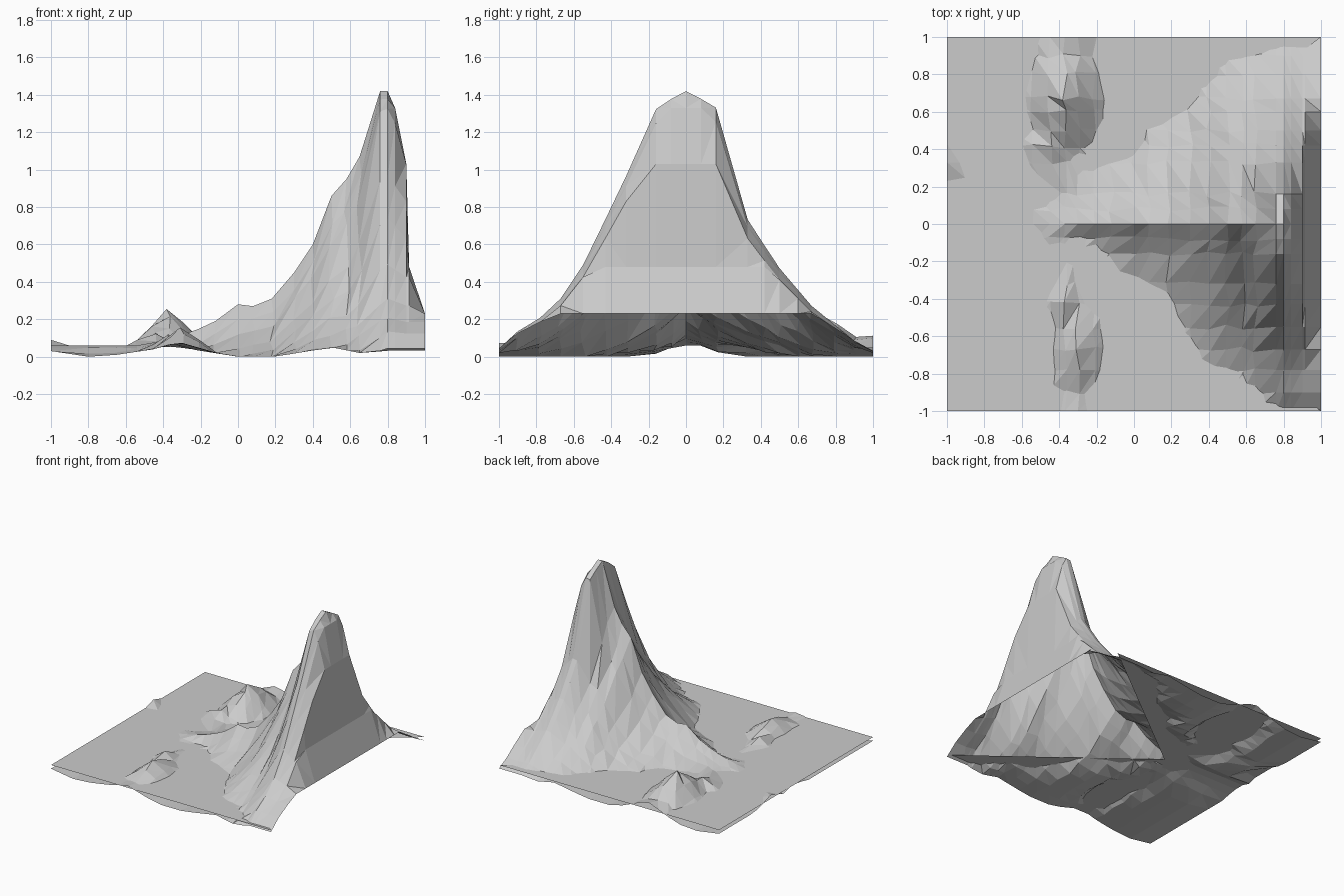
import bpy, bmesh, math, random

random.seed(4)
SEA = 0.06


def lerp(table, v):
    """Piecewise linear lookup in a list of (position, value)."""
    if v <= table[0][0]:
        return table[0][1]
    for (a, p), (b, q) in zip(table, table[1:]):
        if v <= b:
            return p + (q - p) * (v - a) / (b - a)
    return table[-1][1]


# Long ridge climbing to the summit (x, height)
RIDGE = [(-0.5, 0.06), (-0.25, 0.13), (-0.08, 0.21), (0, 0.28), (0.08, 0.27), (0.18, 0.31),
         (0.3, 0.45), (0.4, 0.6), (0.5, 0.86), (0.58, 0.95), (0.65, 1.07), (0.76, 1.42)]
# Steep east cliff that caps the height, and its narrowing
CLIFF = [(0.8, 1.42), (0.84, 1.33), (0.9, 1.03), (0.915, 0.48), (1, 0.23)]
NARROW = [(0.8, 1), (0.9, 0.85)]
# Sea bed
BED = [(-1, 0.03), (-0.8, 0), (-0.65, 0.01), (-0.35, 0.055), (0, 0), (0.2, 0),
       (0.5, 0.05), (0.65, 0.02), (0.83, 0), (1, 0.03)]
# Distance of the shore from the ridge, north and south
NORTH = [(-0.45, 0.08), (-0.3, 0.28), (0, 0.36), (0.06, 0.5), (0.3, 0.62), (0.4, 0.75), (0.55, 0.87), (0.8, 0.93)]
SOUTH = [(-0.3, 0.05), (-0.17, 0.12), (-0.1, 0.2), (0.1, 0.33), (0.22, 0.38), (0.3, 0.6), (0.38, 0.74),
         (0.55, 0.77), (0.8, 0.96)]
# Slope from ridge to shore (fraction of width, fraction of height)
SLOPE_N = [(0, 1), (0.17, 0.94), (0.35, 0.5), (0.53, 0.31), (0.76, 0.125), (0.9, 0.06), (1, 0)]
SLOPE_S = [(0, 1), (0.16, 0.94), (0.35, 0.64), (0.57, 0.32), (0.74, 0.14), (0.95, 0.05), (1, 0)]
SLOPE_W = [(0, 1), (0.15, 0.76), (0.5, 0.36), (0.75, 0.15), (1, 0)]
# Small hills: centre, radii, height
HILLS = [(-0.37, 0.67, 0.26, 0.4, 0.26), (-0.35, 1, 0.3, 0.4, 0.12), (-0.46, 0.4, 0.24, 0.2, 0.14),
         (-0.3, -0.67, 0.2, 0.4, 0.17), (-0.37, -0.42, 0.18, 0.28, 0.12), (-0.32, -1, 0.28, 0.4, 0.08),
         (-1, 0.33, 0.2, 0.3, 0.09), (-0.42, 0.0, 0.2, 0.4, 0.09)]


def height(x, y):
    width, slope = (NORTH, SLOPE_N) if y >= 0 else (SOUTH, SLOPE_S)
    w = lerp(width, x)
    t = abs(y) / w
    blend = lerp([(0.6, 0), (0.75, 1)], x)
    s = lerp(SLOPE_W, t) * (1 - blend) + lerp(slope, t) * blend
    if abs(y) > 0.1 and x > 0.8:
        s *= lerp(NARROW, x)
    # Below the shore the slope keeps falling to the bed
    h = SEA + (lerp(RIDGE, x) - SEA) * s - 0.4 * max(0, abs(y) - w)
    if x > 0.8:
        h = min(h, lerp(CLIFF, x))
    for cx, cy, rx, ry, top in HILLS:
        h = max(h, top * (1 - math.hypot((x - cx) / rx, (y - cy) / ry)))
    return max(h, lerp(BED, x))


def add_object(name, bm):
    mesh = bpy.data.meshes.new(name)
    bm.to_mesh(mesh)
    bm.free()
    bpy.context.collection.objects.link(bpy.data.objects.new(name, mesh))


# Terrain sheet on an uneven grid, denser at the summit
xs = [-1, -0.8, -0.65, -0.54, -0.45, -0.37, -0.3, -0.21, -0.12, 0, 0.08, 0.18, 0.3,
      0.4, 0.5, 0.58, 0.65, 0.76, 0.8, 0.84, 0.9, 0.915, 1]
ys = [-1, -0.9, -0.78, -0.67, -0.55, -0.43, -0.32, -0.16, -0.08, 0, 0.08, 0.16,
      0.33, 0.42, 0.5, 0.6, 0.67, 0.8, 0.9, 1]
bm = bmesh.new()
rows = []
for y in ys:
    row = []
    for x in xs:
        px, py = x, y
        if abs(y) < 1 and y != 0 and abs(x) < 0.7:
            px += random.uniform(-0.015, 0.015)
            py += random.uniform(-0.015, 0.015)
        h = height(px, py)
        # Rocky unevenness on the slopes only
        if h > 0.1 and abs(y) > 0.1 and x < 0.75:
            h *= random.uniform(0.96, 1.04)
        row.append(bm.verts.new((px, py, h)))
    rows.append(row)
for j in range(len(ys) - 1):
    for i in range(len(xs) - 1):
        a, b, c, d = rows[j][i], rows[j][i + 1], rows[j + 1][i + 1], rows[j + 1][i]
        if ys[j] < 0:
            bm.faces.new((a, b, c))
            bm.faces.new((a, c, d))
        else:
            bm.faces.new((a, b, d))
            bm.faces.new((b, c, d))
add_object("mountain_terrain", bm)

# Flat water sheet, left open beneath the mountain
bm = bmesh.new()
hub = bm.verts.new((-0.3, 0, SEA))
rim = [bm.verts.new((x, y, SEA)) for x, y in ((1, 1), (-1, 1), (-1, -1), (1, -1))]
for p, q in zip(rim, rim[1:]):
    bm.faces.new((hub, p, q))
add_object("water", bm)
